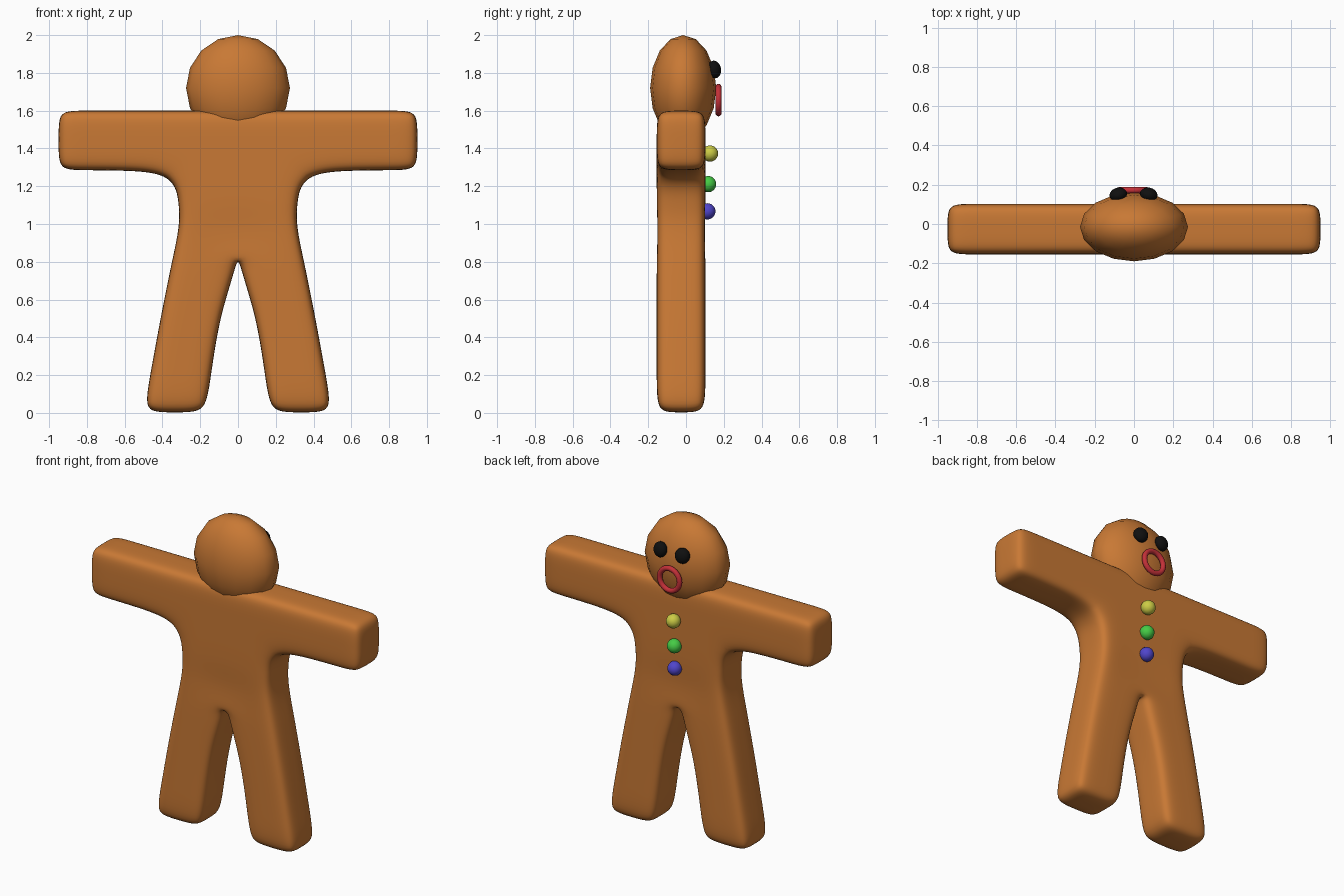
import bpy, bmesh
from math import pi

if "Cube" in bpy.data.objects:
    bpy.data.objects.remove(bpy.data.objects["Cube"])

def material(name, rgb):
    m = bpy.data.materials.new(name)
    m.diffuse_color = (*rgb, 1)
    m.use_nodes = True
    m.node_tree.nodes["Principled BSDF"].inputs["Base Color"].default_value = m.diffuse_color
    return m

BROWN = material("gingerbread", (0.58, 0.19, 0.035))
BLACK = material("black", (0.005, 0.005, 0.005))
RED = material("red", (0.55, 0.03, 0.04))
YELLOW = material("yellow", (0.6, 0.6, 0.06))
GREEN = material("green", (0.06, 0.6, 0.06))
BLUE = material("blue", (0.08, 0.06, 0.6))

def finish(ob, name, mat):
    ob.name = name
    ob.data.materials.append(mat)
    for p in ob.data.polygons:
        p.use_smooth = True
    return ob

def ball(name, loc, size, mat, seg=24, rings=12, rot=(0, 0, 0)):
    bpy.ops.mesh.primitive_uv_sphere_add(segments=seg, ring_count=rings, radius=1, location=loc, rotation=rot)
    ob = bpy.context.object
    ob.scale = size
    return finish(ob, name, mat)

# body: half cage in the x-z plane, given depth, mirrored and subdivided
P = {
    "A0": (.95, 1.60), "A1": (.95, 1.285), "B0": (.65, 1.60), "B1": (.62, 1.285),
    "C0": (.36, 1.60), "C1": (.34, 1.27), "D0": (0, 1.60), "D1": (0, 1.27),
    "C2": (.31, 1.10), "D2": (0, 1.10), "E1": (.31, .98), "E0": (0, .96),
    "F1": (.35, .80), "F0": (0, .82), "J1": (.38, .65), "J0": (.05, .65),
    "G1": (.42, .45), "G0": (.11, .45), "H1": (.50, .003), "H0": (.17, .003)}
QUADS = ["A0 A1 B1 B0", "B0 B1 C1 C0", "C0 C1 D1 D0", "C1 C2 D2 D1", "C2 E1 E0 D2",
         "E1 F1 F0 E0", "F1 J1 J0 F0", "J1 G1 G0 J0", "G1 H1 H0 G0"]
bm = bmesh.new()
front = {k: bm.verts.new((x, -.155, z)) for k, (x, z) in P.items()}
back = {k: bm.verts.new((x, .103, z)) for k, (x, z) in P.items()}
front["E0"].co.y += .015
back["E0"].co.y -= .015
count = {}
for q in QUADS:
    ks = q.split()
    bm.faces.new([front[k] for k in ks])
    bm.faces.new([back[k] for k in reversed(ks)])
    for a, b in zip(ks, ks[1:] + ks[:1]):
        key = tuple(sorted((a, b)))
        count[key] = count.get(key, 0) + 1
crease = bm.edges.layers.float.new("crease_edge")
for (a, b), n in count.items():
    if n == 1 and (P[a][0] > 0 or P[b][0] > 0):
        bm.faces.new((front[a], front[b], back[b], back[a]))
        for side in (front, back):
            bm.edges.get((side[a], side[b]))[crease] = .38
for k in ("A0", "A1", "H0", "H1", "F0"):
    bm.edges.get((front[k], back[k]))[crease] = .38
bmesh.ops.recalc_face_normals(bm, faces=bm.faces)
me = bpy.data.meshes.new("body")
bm.to_mesh(me)
bm.free()
body = bpy.data.objects.new("body", me)
bpy.context.collection.objects.link(body)
finish(body, "body", BROWN)
body.modifiers.new("mirror", 'MIRROR')
sub = body.modifiers.new("subdivision", 'SUBSURF')
sub.levels = sub.render_levels = 4

# head: coarse flattened ball
ball("head", (0, -.015, 1.72), (.275, .175, .28), BROWN, 16, 8)

# face on the +y side
for x in (-.08, .075):
    ball("eye", (x, .15, 1.818), (.045, .035, .047), BLACK, rot=(.15, 0, -x * 3))
bpy.ops.mesh.primitive_torus_add(major_radius=.07, minor_radius=.016, major_segments=32,
                                 minor_segments=12, location=(-.005, .172, 1.656), rotation=(pi / 2, 0, 0))
finish(bpy.context.object, "mouth", RED)

# buttons down the chest
for y, z, mat in ((.127, 1.373, YELLOW), (.117, 1.211, GREEN), (.113, 1.067, BLUE)):
    ball("button", (0, y, z), (.043,) * 3, mat)
